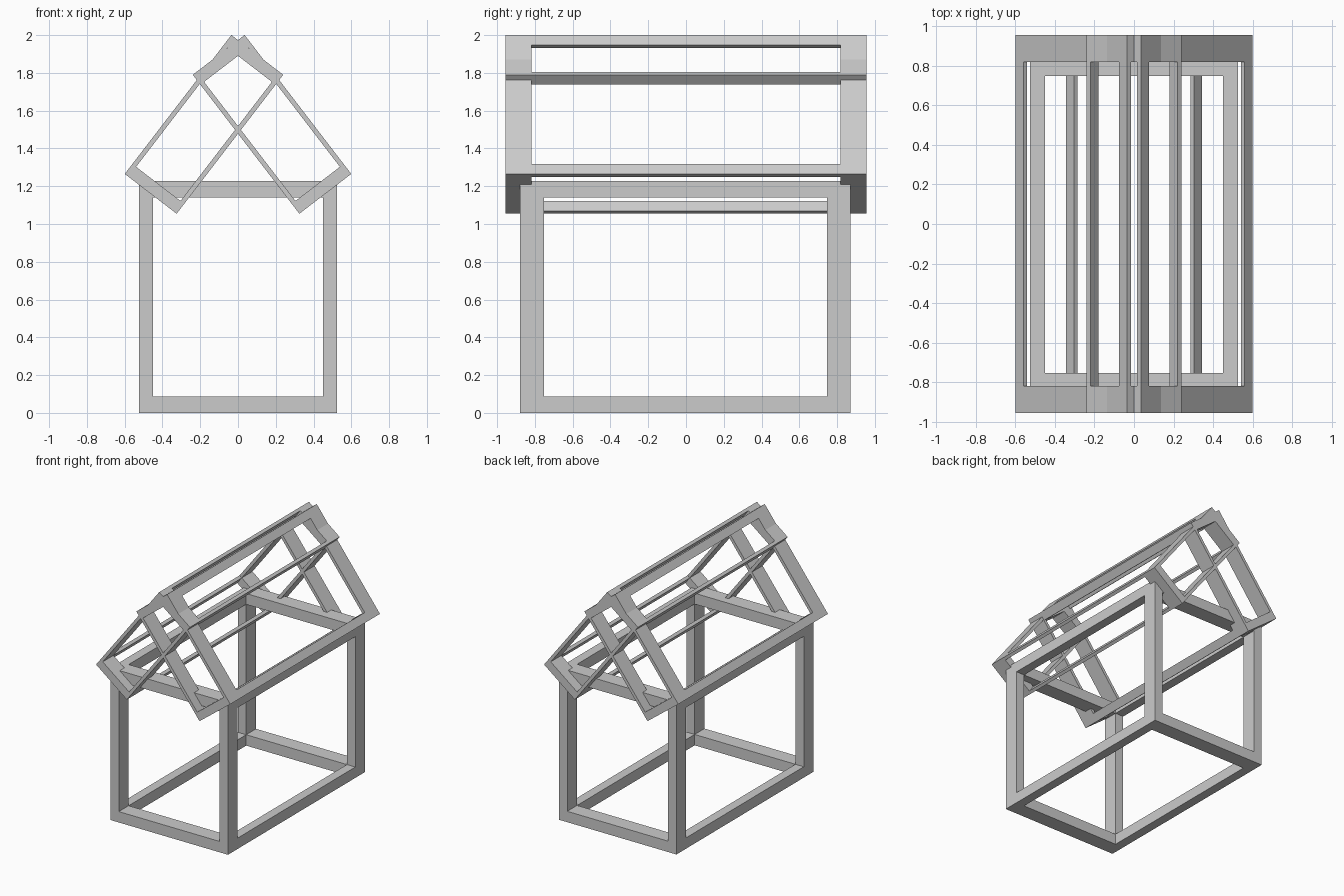
import bpy, bmesh, math
from itertools import product

if "Cube" in bpy.data.objects:
    bpy.data.objects.remove(bpy.data.objects["Cube"])

grey = bpy.data.materials.new("light_grey")
grey.diffuse_color = (0.6, 0.6, 0.6, 1)
grey.use_nodes = True
grey.node_tree.nodes["Principled BSDF"].inputs["Base Color"].default_value = grey.diffuse_color

BAR = 1 / 14  # bar thickness as a share of each side


def box_frame(name, size, centre, tilt=0.0):
    """Closed frame along the 12 edges of a box, tilted about y."""
    cuts = (-0.5, -0.5 + BAR, 0.5 - BAR, 0.5)
    # 3x3x3 cells: corners and edges are solid, face centres and core are empty
    solid = {c for c in product(range(3), repeat=3) if c.count(1) <= 1}
    bm = bmesh.new()
    verts = {}

    def vert(key):
        if key not in verts:
            verts[key] = bm.verts.new([cuts[k] * s for k, s in zip(key, size)])
        return verts[key]

    # a face wherever a solid cell meets an empty one
    for cell in solid:
        for axis, side in product(range(3), (0, 1)):
            near = list(cell)
            near[axis] += 2 * side - 1
            if tuple(near) in solid:
                continue
            u, v = (axis + 1) % 3, (axis + 2) % 3
            ring = []
            for du, dv in ((0, 0), (1, 0), (1, 1), (0, 1)):
                key = list(cell)
                key[axis] += side
                key[u] += du
                key[v] += dv
                ring.append(vert(tuple(key)))
            bm.faces.new(ring if side else ring[::-1])
    mesh = bpy.data.meshes.new(name)
    bm.to_mesh(mesh)
    bm.free()
    mesh.materials.append(grey)
    ob = bpy.data.objects.new(name, mesh)
    ob.location = centre
    ob.rotation_euler = (0, tilt, 0)
    bpy.context.collection.objects.link(ob)


# Walls
box_frame("wall_frame", (1.05, 1.75, 1.228), (0, -0.003, 0.614))

# Two crossing roof slabs
for side, name in ((1, "right_roof_frame"), (-1, "left_roof_frame")):
    box_frame(name, (0.346, 1.91, 0.927), (0.18 * side, 0, 1.5275),
              -side * math.radians(37.5))
